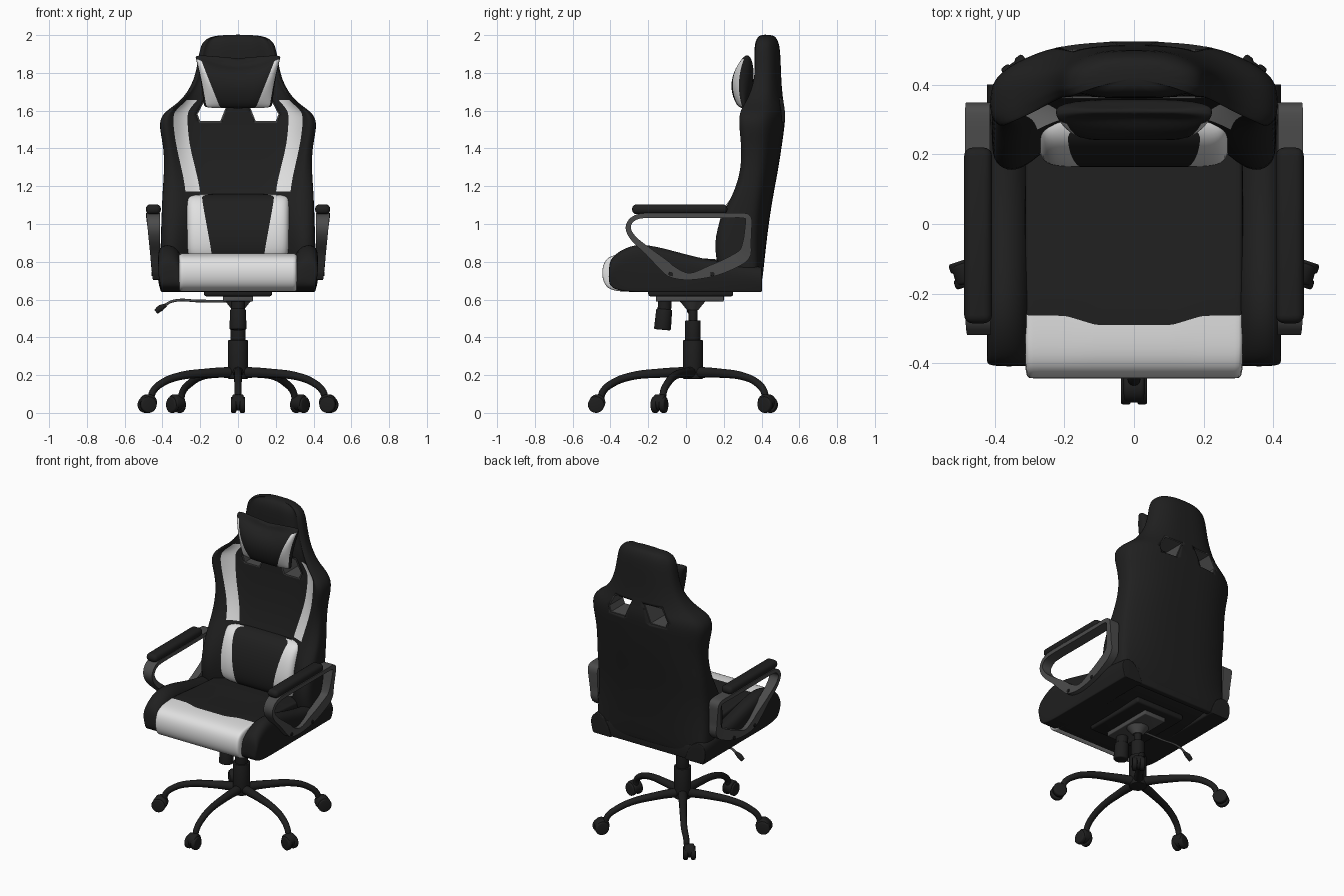
import bpy, bmesh, math
from mathutils import Vector, Matrix

if "Cube" in bpy.data.objects:
    bpy.data.objects.remove(bpy.data.objects["Cube"], do_unlink=True)


def material(name, r, g, b):
    m = bpy.data.materials.new(name)
    m.use_nodes = True
    m.diffuse_color = (r, g, b, 1)
    m.node_tree.nodes["Principled BSDF"].inputs["Base Color"].default_value = (r, g, b, 1)
    return m


BLACK = material("black leather", .014, .014, .014)
WHITE = material("white leather", .75, .75, .75)
GREY = material("dark grey metal", .07, .07, .07)
PLASTIC = material("black plastic", .013, .013, .013)


def finish(name, bm, mats, smooth=0, angle=40):
    bmesh.ops.recalc_face_normals(bm, faces=bm.faces)
    me = bpy.data.meshes.new(name)
    bm.to_mesh(me)
    bm.free()
    for m in mats:
        me.materials.append(m)
    ob = bpy.data.objects.new(name, me)
    bpy.context.collection.objects.link(ob)
    me.shade_smooth()
    if smooth:
        ob.modifiers.new("round", 'SUBSURF').levels = smooth
        ob.modifiers["round"].render_levels = smooth
    else:
        me.set_sharp_from_angle(angle=math.radians(angle))
    return ob


def loft(name, rings, mats=(BLACK,), rule=None, smooth=2, closed=False):
    """Skin a list of rings; rule(ring, column) picks the material."""
    bm = bmesh.new()
    vs = [[bm.verts.new(p) for p in r] for r in rings]
    n, k = len(vs[0]), len(vs)
    for i in range(k if closed else k - 1):
        a, b = vs[i], vs[(i + 1) % k]
        for j in range(n):
            f = bm.faces.new((a[j], a[(j + 1) % n], b[(j + 1) % n], b[j]))
            f.material_index = rule(i, j) if rule else 0
    if not closed:
        bm.faces.new(vs[0])
        bm.faces.new(vs[-1])
    return finish(name, bm, mats, smooth)


def mirrored(half):
    """Complete a half section that starts and ends on the centre plane."""
    return half + [(-x, y, z) for x, y, z in half[-2:0:-1]]


def column(j, half_len):
    return min(j, 2 * half_len - 3 - j)


def box(name, size, loc, mat, bevel=.01, segments=3):
    bm = bmesh.new()
    bmesh.ops.create_cube(bm, size=1, matrix=Matrix.Translation(loc) @ Matrix.Diagonal((*size, 1)))
    bmesh.ops.bevel(bm, geom=bm.edges[:], offset=bevel, segments=segments, affect='EDGES', profile=.5)
    return finish(name, bm, [mat])


def cylinder(name, p, q, r1, r2, mat, bevel=0):
    p, q = Vector(p), Vector(q)
    bm = bmesh.new()
    rot = (q - p).to_track_quat('Z', 'Y').to_matrix().to_4x4()
    bmesh.ops.create_cone(bm, cap_ends=True, segments=28, radius1=r1, radius2=r2, depth=(q - p).length,
                          matrix=Matrix.Translation((p + q) / 2) @ rot)
    if bevel:
        rims = [e for e in bm.edges if any(len(f.verts) > 4 for f in e.link_faces)]
        bmesh.ops.bevel(bm, geom=rims, offset=bevel, segments=3, affect='EDGES', profile=.5)
    return finish(name, bm, [mat])


def tube(name, points, radius, mat, radii=None):
    cu = bpy.data.curves.new(name, 'CURVE')
    cu.dimensions = '3D'
    cu.bevel_depth, cu.bevel_resolution, cu.use_fill_caps = radius, 4, True
    sp = cu.splines.new('BEZIER')
    sp.bezier_points.add(len(points) - 1)
    for i, (bp, p) in enumerate(zip(sp.bezier_points, points)):
        bp.co = p
        bp.handle_left_type = bp.handle_right_type = 'AUTO'
        bp.radius = radii[i] if radii else 1
    cu.materials.append(mat)
    ob = bpy.data.objects.new(name, cu)
    bpy.context.collection.objects.link(ob)
    return ob


# Backrest shell: height, half width, back, wing front, panel front, stripe outer, stripe inner
levels = [(.675, .40, .395, .22, .25, .30, .24), (.685, .405, .40, .2, .25, .30, .24),
          (.75, .41, .41, .17, .25, .30, .24), (.90, .41, .425, .14, .24, .30, .22),
          (1.05, .405, .445, .185, .27, .28, .20), (1.17, .40, .465, .255, .31, .275, .20),
          (1.30, .39, .49, .29, .34, .305, .235), (1.42, .395, .508, .29, .355, .335, .27),
          (1.54, .425, .525, .275, .365, .35, .28), (1.60, .385, .525, .283, .365, .35, .28),
          (1.645, .305, .515, .315, .37, .28, .235), (1.76, .225, .503, .365, .365, .19, .13),
          (1.93, .205, .50, .36, .36, .17, .1), (1.975, .18, .485, .37, .37, .15, .09),
          (2.003, .12, .465, .39, .39, .1, .06)]


def back_section(z, w, yb, yf, yc, xo, xi):
    # rear corners are square low down and rounder higher up
    d = min(.14, (yb - yf) / 2) * min(1, max(.2, (z - .5) / .8))
    e = yb - yf - d
    half = [(0, yb), (.3 * w, yb), (.62 * w, yb - .15 * d), (.9 * w, yb - .6 * d), (w, yb - d),
            (w, yf + .35 * e), (.98 * w, yf + .02), ((w + xo) / 2, yf - .005), (xo, yf + .02),
            (xi, yc), (xi / 2, yc), (0, yc)]
    return mirrored([(x, y, z) for x, y in half])


backrest = loft("backrest", [back_section(*v) for v in levels], (BLACK, WHITE),
                lambda i, j: int(column(j, 12) == 8 and 1.1 < levels[i][0] < 1.62))

# Vent openings with grey surrounds
vent = [(.04, 1.665), (.09, 1.54), (.205, 1.54), (.22, 1.58), (.175, 1.665)]
cx, cz = .14, 1.6


def vent_ring(s, scale, y):
    return [(s * (cx + (x - cx) * scale), y, cz + (z - cz) * scale) for x, z in vent]


for s, side in ((1, "left"), (-1, "right")):
    cutter = loft(side + "_vent_cutter", [vent_ring(s, 1, .2), vent_ring(s, 1, .6)], smooth=0)
    cutter.hide_render = True
    cutter.hide_set(True)
    cutter.display_type = 'WIRE'
    cut = backrest.modifiers.new("vent", 'BOOLEAN')
    cut.operation, cut.solver, cut.object = 'DIFFERENCE', 'EXACT', cutter
    loft(side + "_vent_trim", [vent_ring(s, k, y) for k, y in ((1.03, .36), (.93, .36), (.93, .503), (1.03, .503))],
         (GREY,), smooth=0, closed=True)

# Lumbar cushion: height, half width, front, back, centre panel half width
lumbar = [(.80, .26, .20, .30, .13), (.84, .275, .165, .32, .13), (.95, .278, .16, .34, .155),
          (1.07, .278, .19, .35, .185), (1.14, .278, .235, .36, .2), (1.16, .27, .29, .36, .2)]
loft("lumbar_cushion",
     [mirrored([(0, b, z), (.2, b, z), (w, b, z), (w, f + .035, z), (w - .03, f, z), (xi, f, z),
                (xi / 2, f, z), (0, f, z)]) for z, w, f, b, xi in lumbar],
     (BLACK, WHITE), lambda i, j: int(2 <= column(j, 8) <= 4))

# Neck pillow: height, panel half width, half width, middle, half thickness, corner lift
pillow = [(1.612, .085, .178, .31, .012, 0), (1.625, .09, .185, .305, .04, 0), (1.72, .142, .193, .295, .062, .01),
          (1.79, .185, .21, .305, .055, .035), (1.82, .21, .225, .32, .035, .06), (1.83, .218, .23, .325, .012, .065)]


def pillow_section(z, xi, xo, y, t, lift):
    half = [(0, y + t), (xi, y + t), (xo, y + t * .3), (xo, y - t * .3), (xi, y - t), (xi / 2, y - t), (0, y - t)]
    return mirrored([(x, v, z + lift * (x / .22) ** 2) for x, v in half])


loft("neck_pillow", [pillow_section(*p) for p in pillow], (BLACK, WHITE),
     lambda i, j: int(column(j, 7) == 3 and i < 4))

# Seat cushion with white front panel, skinned across its width
right_edge = [(.1, -.283), (.115, -.281), (.19, -.252), (.205, -.25), (.305, -.25), (.315, -.25)]
edges = [(-x, y) for x, y in reversed(right_edge)] + right_edge
loft("seat_cushion",
     [[(x, .40, .64), (x, -.2, .64), (x, -.37, .64), (x, -.43, .665), (x, -.45, .74), (x, -.43, .82),
       (x, -.36, .842), (x, y, .845), (x, y + .03, .845), (x, .1, .815), (x, .40, .80)] for x, y in edges],
     (BLACK, WHITE), lambda i, j: int(2 <= j <= 6))

# Seat side bolsters: station, top, bottom
bolster = [(-.41, .78, .69), (-.39, .83, .655), (-.3, .885, .64), (-.2, .89, .64), (-.05, .85, .64),
           (.1, .81, .64), (.25, .79, .64), (.39, .77, .64), (.4, .77, .64), (.402, .765, .645)]
for s, side in ((1, "left"), (-1, "right")):
    loft(side + "_seat_bolster",
         [[(s * x, y, z) for x, z in ((.27, b), (.28, b), (.398, b), (.408, b), (.411, b + .012), (.428, t - .06),
                                      (.415, t - .008), (.375, t + .008), (.325, t - .01), (.295, t - .06))]
          for y, t, b in bolster])
box("seat_rear_panel", (.80, .04, .1), (0, .378, .695), BLACK, .008)

# Armrests: looped strap (position, height, half thickness), pad and bolts
strap_points = [(.2, 1.045, .013), (0, 1.045, .013), (-.2, 1.045, .013), (-.265, 1.035, .013), (-.3, 1.005, .013),
                (-.303, .965, .014), (-.27, .915, .016), (-.2, .855, .02), (-.12, .785, .03), (-.07, .745, .03),
                (.02, .722, .018), (.13, .75, .03), (.22, .785, .034), (.305, .835, .034), (.322, .9, .022),
                (.33, .98, .018), (.33, 1.03, .016), (.3, 1.045, .013)]


def smooth_loop(points, steps=4):
    """Catmull-Rom spline through a closed loop of points."""
    pts, n, out = [Vector(p) for p in points], len(points), []
    for i in range(n):
        a, b, c, d = (pts[(i + k) % n] for k in (-1, 0, 1, 2))
        for t in (k / steps for k in range(steps)):
            out.append(b + (c - a) * (t / 2) + (a * 2 - b * 5 + c * 4 - d) * (t * t / 2)
                       + (b * 3 - a - c * 3 + d) * (t ** 3 / 2))
    return out


strap = smooth_loop(strap_points)


def strap_ring(s, i):
    y, z, t = strap[i]
    a, b = strap[i - 1], strap[(i + 1) % len(strap)]
    n = Vector((a[1] - b[1], b[0] - a[0])).normalized() * t
    mid, hw = .43 + .06 * (z - .72), .02 + .05 * (z - .72)
    return [(s * (mid + u * hw), y + v * n.x, z + v * n.y) for u, v in ((-1, -1), (1, -1), (1, 1), (-1, 1))]


for s, side in ((1, "left"), (-1, "right")):
    loft(side + "_armrest_frame", [strap_ring(s, i) for i in range(len(strap))], (GREY,), smooth=0, closed=True)
    box(side + "_armrest_pad", (.08, .505, .052), (s * .448, -.033, 1.078), BLACK, .024, 4)
    for n, (y, z) in enumerate(((-.08, .735), (.14, .735), (.28, .82))):
        cylinder(f"{side}_armrest_bolt_{n + 1}", (s * .44, y, z), (s * .458, y, z), .013, .011, PLASTIC)

# Tilt mechanism under the seat
box("seat_pan", (.36, .45, .04), (0, .025, .637), PLASTIC, .012)
box("mechanism_plate", (.16, .36, .03), (0, .02, .605), GREY, .005)
cylinder("mechanism_socket", (0, .035, .545), (0, .035, .6), .03, .075, GREY)
cylinder("tension_knob", (0, -.125, .44), (0, -.115, .55), .045, .042, PLASTIC, .008)
cylinder("tension_knob_neck", (0, -.115, .54), (0, -.11, .61), .036, .036, PLASTIC)
tube("height_lever", [(0, .02, .59), (-.2, .02, .592), (-.35, .02, .59), (-.4, .02, .56)], .007, GREY)
tube("lever_handle", [(-.38, .02, .572), (-.41, .02, .555), (-.435, .02, .535)], .017, PLASTIC, [.5, 1, .8])

# Gas lift
HUB = .037
for name, z0, z1, r in (("lift_cover_lower", .18, .385, .053), ("lift_cover_upper", .38, .49, .041),
                        ("lift_piston", .48, .56, .023)):
    cylinder(name, (0, HUB, z0), (0, HUB, z1), r, r, PLASTIC, .004)

# Five-legged base with swivelled twin-wheel casters
for n, swing in enumerate((0, -.02, -.033, .033, .02)):
    a = math.radians(72 * n - 90)
    out, tan = Vector((math.cos(a), math.sin(a), 0)), Vector((-math.sin(a), math.cos(a), 0))
    base, up = Vector((0, HUB, 0)), Vector((0, 0, 1))
    path = [(.02, .215), (.18, .21), (.33, .193), (.42, .16), (.475, .115), (.49, .07)]
    tube(f"base_leg_{n + 1}", [base + out * r + up * z + tan * swing * max(0, r - .4) * 6 for r, z in path],
         .022, PLASTIC, [1.35, 1.1, .95, .9, .85, .8])
    c = base + out * .513 + tan * swing + up * .043
    for k, s in enumerate((-1, 1)):
        cylinder(f"caster_{n + 1}_wheel_{k + 1}", c + tan * s * .009, c + tan * s * .038, .043, .043, PLASTIC, .008)
    hood = c + up * .012 - out * .006
    cylinder(f"caster_{n + 1}_hood", hood - tan * .03, hood + tan * .03, .043, .043, PLASTIC, .01)
